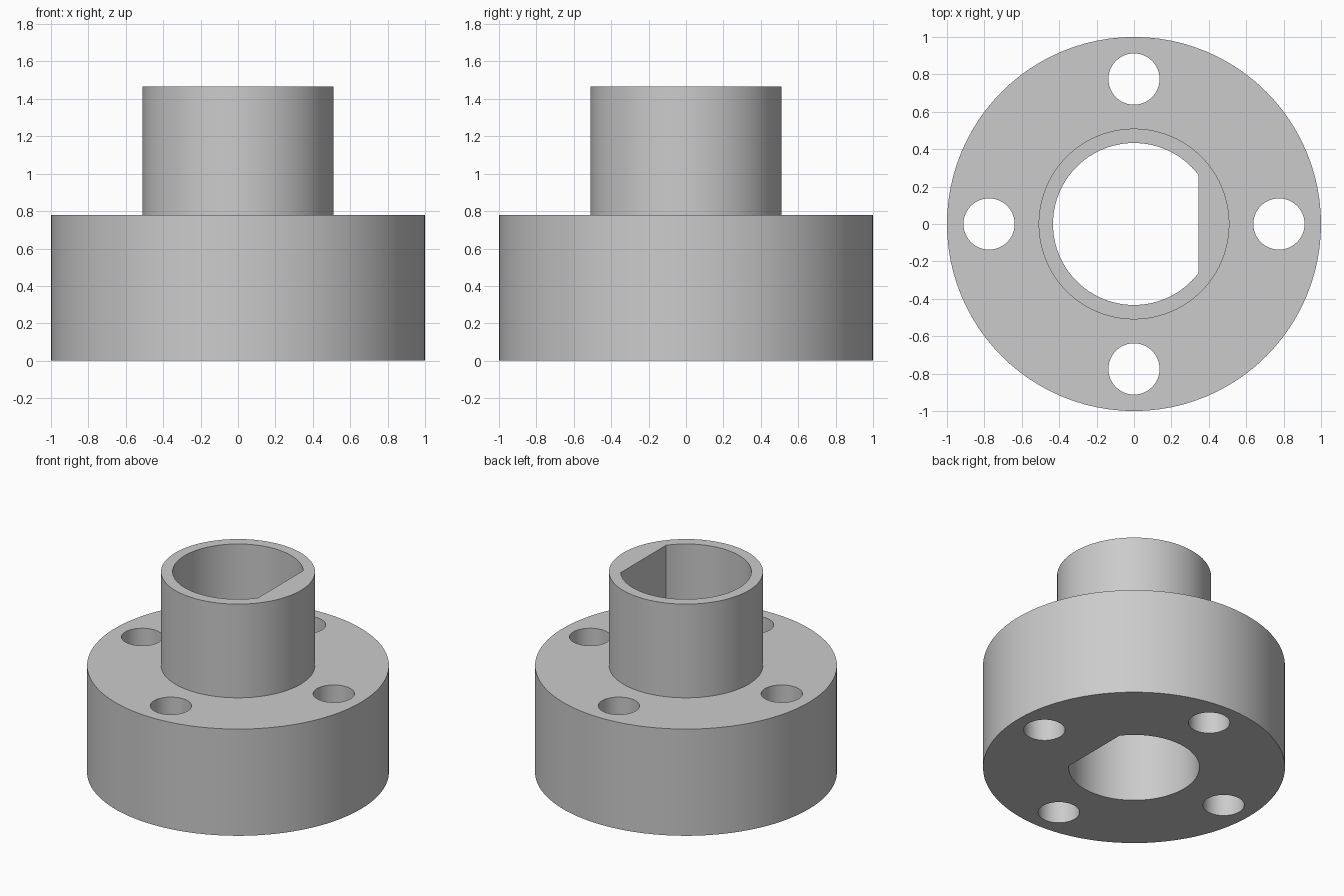
import bpy, bmesh, math

if "Cube" in bpy.data.objects:
    bpy.data.objects.remove(bpy.data.objects["Cube"])

SEG = 96
BASE_H, TOP_H = 0.78, 1.465
BORE_R, FLAT_X = 0.433, 0.345

grey = bpy.data.materials.new("plain grey")
grey.diffuse_color = (0.6, 0.6, 0.6, 1)
grey.use_nodes = True
grey.node_tree.nodes["Principled BSDF"].inputs["Base Color"].default_value = grey.diffuse_color


def circle(r, cx=0.0, cy=0.0, n=SEG):
    return [(cx + r * math.cos(2 * math.pi * i / n),
             cy + r * math.sin(2 * math.pi * i / n)) for i in range(n)]


def make_object(name, bm):
    bmesh.ops.recalc_face_normals(bm, faces=bm.faces)
    mesh = bpy.data.meshes.new(name)
    bm.to_mesh(mesh)
    bm.free()
    mesh.materials.append(grey)
    ob = bpy.data.objects.new(name, mesh)
    bpy.context.collection.objects.link(ob)
    return ob


def stack(name, rings):
    """Closed solid skinned through (outline, z) rings of equal point count."""
    bm = bmesh.new()
    loops = [[bm.verts.new((x, y, z)) for x, y in pts] for pts, z in rings]
    n = len(loops[0])
    for a, b in zip(loops, loops[1:]):
        for i in range(n):
            j = (i + 1) % n
            bm.faces.new((a[i], a[j], b[j], b[i]))
    bm.faces.new(loops[0][::-1])
    bm.faces.new(loops[-1])
    return make_object(name, bm)


# Stepped body: wide flange with a narrower collar
hub = stack("flanged_hub", [(circle(1.0), 0), (circle(1.0), BASE_H),
                            (circle(0.51), BASE_H), (circle(0.51), TOP_H)])

# D-shaped bore through the full height
half = math.acos(FLAT_X / BORE_R)
arc = [half + (2 * math.pi - 2 * half) * i / 80 for i in range(81)]
bore = [(BORE_R * math.cos(a), BORE_R * math.sin(a)) for a in arc]
cutters = [stack("bore_cutter", [(bore, -0.2), (bore, TOP_H + 0.2)])]

# Four bolt holes through the flange
for k in range(4):
    a = k * math.pi / 2
    ring = circle(0.137, 0.775 * math.cos(a), 0.775 * math.sin(a), 48)
    cutters.append(stack("bolt_hole_cutter", [(ring, -0.2), (ring, BASE_H + 0.2)]))

# Cut the holes, then drop the cutters
bpy.context.view_layer.objects.active = hub
hub.select_set(True)
for c in cutters:
    c.hide_render = True
    mod = hub.modifiers.new("cut", "BOOLEAN")
    mod.operation = "DIFFERENCE"
    mod.solver = "EXACT"
    mod.object = c
    bpy.ops.object.modifier_apply(modifier=mod.name)
for c in cutters:
    bpy.data.objects.remove(c)

bpy.ops.object.shade_smooth_by_angle(angle=math.radians(30))
